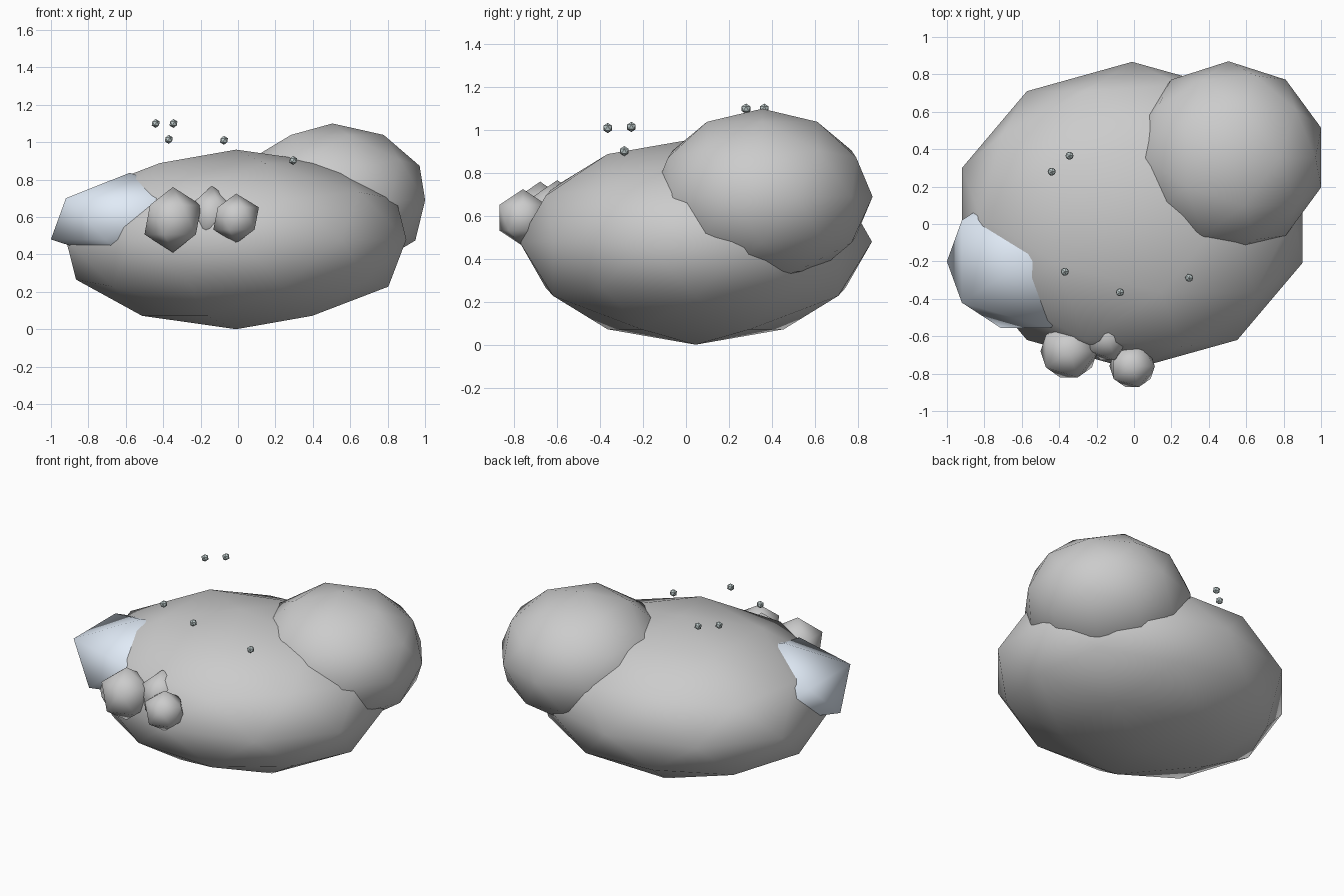
import bpy

if "Cube" in bpy.data.objects:
    bpy.data.objects.remove(bpy.data.objects["Cube"])


def material(name, colour):
    m = bpy.data.materials.new(name)
    m.diffuse_color = (*colour, 1)
    m.use_nodes = True
    m.node_tree.nodes["Principled BSDF"].inputs["Base Color"].default_value = m.diffuse_color
    return m


def blob(name, centre, radii, mat, detail=1, smooth=True):
    """Low-poly ellipsoid."""
    bpy.ops.mesh.primitive_ico_sphere_add(subdivisions=detail, radius=1, location=centre)
    ob = bpy.context.object
    ob.name = name
    ob.scale = radii
    bpy.ops.object.transform_apply(location=False, rotation=False, scale=True)
    if smooth:
        bpy.ops.object.shade_smooth()
    ob.data.materials.append(mat)
    return ob


white = material("white", (0.95, 0.955, 0.97))
pale_blue = material("pale_blue", (0.75, 0.83, 0.93))
grey_green = material("grey_green", (0.50, 0.58, 0.58))

# Main mass and the large lump at the back right
blob("main_body", (-0.01, 0.045, 0.48), (0.957, 0.822, 0.48), white, 2)
blob("large_lump", (0.505, 0.355, 0.69), (0.521, 0.515, 0.41), white, 2)

# Bluish lump on the left
blob("blue_lump", (-0.58, -0.20, 0.59), (0.47, 0.42, 0.246), pale_blue)

# Cluster of small lumps at the front
blob("small_lump_left", (-0.348, -0.68, 0.585), (0.17, 0.165, 0.175), white)
blob("small_lump_right", (-0.01, -0.76, 0.592), (0.136, 0.13, 0.133), white)
blob("small_lump_middle", (-0.14, -0.60, 0.61), (0.13, 0.15, 0.157), white)

# Faceted specks floating above the body
specks = [(-0.44, 0.28, 1.10), (-0.345, 0.365, 1.10), (-0.37, -0.255, 1.015),
          (-0.075, -0.365, 1.01), (0.295, -0.288, 0.902)]
for i, p in enumerate(specks):
    blob(f"speck_{i + 1}", p, (0.024, 0.024, 0.024), grey_green, 1, smooth=False)
